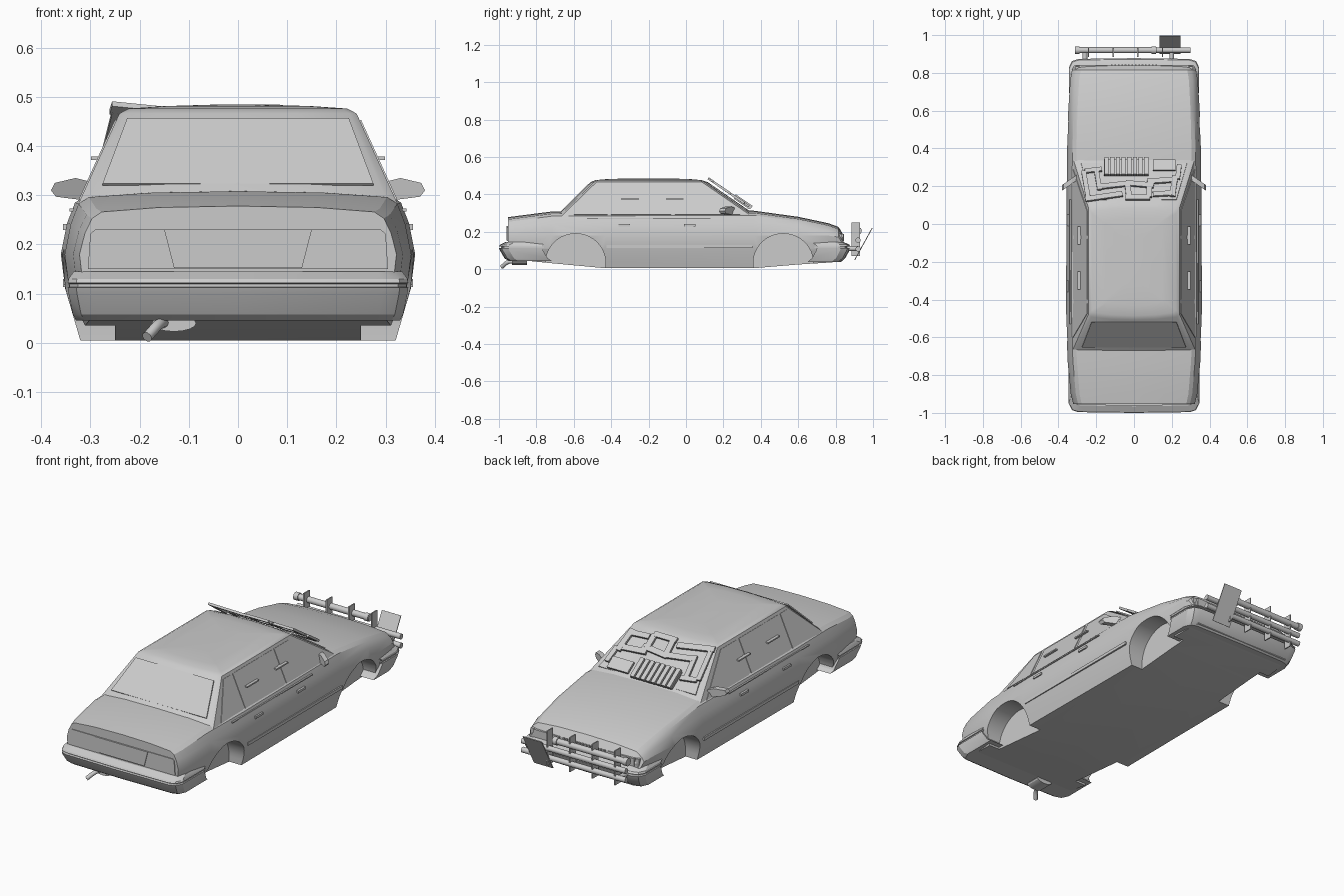
import bpy, bmesh
from math import sin, cos, pi, radians
from mathutils import Vector, Matrix

old = bpy.data.objects.get("Cube")
if old:
    bpy.data.objects.remove(old, do_unlink=True)

grey = bpy.data.materials.new("plain_grey")
grey.use_nodes = True
grey.diffuse_color = (0.6, 0.6, 0.6, 1)
grey.node_tree.nodes["Principled BSDF"].inputs["Base Color"].default_value = (0.6, 0.6, 0.6, 1)


def smooth(ob, angle=25):
    bpy.ops.object.select_all(action='DESELECT')
    ob.select_set(True)
    bpy.context.view_layer.objects.active = ob
    bpy.ops.object.shade_smooth_by_angle(angle=radians(angle))


def finish(name, bm):
    bmesh.ops.recalc_face_normals(bm, faces=bm.faces)
    me = bpy.data.meshes.new(name)
    bm.to_mesh(me)
    bm.free()
    me.materials.append(grey)
    ob = bpy.data.objects.new(name, me)
    bpy.context.collection.objects.link(ob)
    smooth(ob)
    return ob


def loft(name, rings):
    """Skin a list of closed rings and cap both ends."""
    bm = bmesh.new()
    vs = [[bm.verts.new(p) for p in r] for r in rings]
    n = len(vs[0])
    for a, b in zip(vs, vs[1:]):
        for i in range(n):
            j = (i + 1) % n
            bm.faces.new((a[i], a[j], b[j], b[i]))
    bm.faces.new(vs[0])
    bm.faces.new(vs[-1])
    return finish(name, bm)


def prism(name, pts, vec):
    """Extrude a polygon along a vector."""
    vec = Vector(vec)
    return loft(name, [[Vector(p) for p in pts], [Vector(p) + vec for p in pts]])


def plate(name, pts, out, thick=0.006):
    """Thin sheet half sunk into a surface."""
    d = Vector(out).normalized() * thick
    return prism(name, [Vector(p) - d / 2 for p in pts], d)


def box(name, loc, size, rot=None):
    bm = bmesh.new()
    m = Matrix.Translation(loc) @ (rot or Matrix()) @ Matrix.Diagonal((*size, 1))
    bmesh.ops.create_cube(bm, size=1, matrix=m)
    return finish(name, bm)


def tube(name, a, b, r, sides=16):
    a, b = Vector(a), Vector(b)
    bm = bmesh.new()
    m = Matrix.Translation((a + b) / 2) @ (b - a).to_track_quat('Z', 'Y').to_matrix().to_4x4()
    bmesh.ops.create_cone(bm, cap_ends=True, segments=sides, radius1=r, radius2=r,
                          depth=(b - a).length, matrix=m)
    return finish(name, bm)


# Lower body: cross-sections along the length
def section(y, zb, zt, w):
    ze = zt - 0.025
    zw = min(0.18, ze - 0.03)
    half = [(0, zb), (0.89 * w, zb), (0.975 * w, 0.11), (w, zw),
            (0.965 * w, zw + (ze - zw) * 0.6), (0.92 * w, ze), (0.86 * w, ze + 0.013),
            (0.5 * w, zt - 0.003), (0, zt)]
    return [(x, y, z) for x, z in half] + [(-x, y, z) for x, z in half[-2:0:-1]]


stations = [(-0.952, .055, .278, .322), (-0.9, .05, .285, .335), (-0.72, .032, .308, .352),
            (-0.43, .005, .31, .36), (0.36, .005, .313, .355), (0.6, .025, .28, .348),
            (0.76, .035, .246, .338), (0.815, .04, .226, .328), (0.838, .045, .19, .318)]
body = loft("body", [section(*s) for s in stations])

# Wheel wells
for cy in (-0.59, 0.52):
    arch = [(cy + 0.16 * cos(pi * i / 24), 0.035 + 0.155 * sin(pi * i / 24)) for i in range(25)]
    arch += [(cy - 0.16, -0.1), (cy + 0.16, -0.1)]
    for s in (-1, 1):
        cut = prism("wheel_well_cutter", [(s * 0.25, y, z) for y, z in arch], (s * 0.3, 0, 0))
        cut.hide_render = True
        cut.hide_set(True)
        mod = body.modifiers.new("well", 'BOOLEAN')
        mod.operation, mod.solver, mod.object = 'DIFFERENCE', 'EXACT', cut
dg = bpy.context.evaluated_depsgraph_get()
carved = bpy.data.meshes.new_from_object(body.evaluated_get(dg))
body.modifiers.clear()
body.data = carved
for ob in [o for o in bpy.data.objects if o.name.startswith("wheel_well_cutter")]:
    bpy.data.objects.remove(ob, do_unlink=True)
smooth(body)


# Cabin: stacked rings with gently bowed ends
def cabin_ring(z, yr, yf, w):
    front = [(w, yf - .03), (.94 * w, yf - .016), (.5 * w, yf - .004), (0, yf)]
    rear = [(0, yr), (.5 * w, yr + .004), (.94 * w, yr + .016), (w, yr + .03)]
    right = rear[1:] + front[:-1]
    loop = [rear[0]] + right + [front[-1]] + [(-x, y) for x, y in right[::-1]]
    return [(x, y, z) for x, y in loop]


loft("cabin", [cabin_ring(.27, -.71, .40, .33), cabin_ring(.466, -.508, .115, .241),
               cabin_ring(.476, -.485, .085, .222), cabin_ring(.481, -.43, .03, .15),
               cabin_ring(.484, -.35, -.05, .05)])

# Side glass, trim and handles on both sides
windows = {"front_side_window": [(-.06, .29), (.29, .29), (.07, .452), (-.06, .452)],
           "rear_side_window": [(-.40, .29), (-.08, .29), (-.08, .452), (-.40, .452)],
           "quarter_window": [(-.60, .29), (-.42, .29), (-.42, .452), (-.475, .452)]}
for s in (-1, 1):
    for name, pts in windows.items():
        plate(name, [(s * (.33 - (z - .27) * .4545), y, z) for y, z in pts], (s, 0, .4545))
    for y in (-.30, -.06):
        box("window_slot", (s * .288, y, .375), (.022, .095, .007))
    for y in (-.33, .02):
        box("door_handle", (s * .35, y, .235), (.012, .06, .012))
    box("belt_trim", (s * .337, -.2, .27), (.01, .66, .006))
    box("side_moulding", (s * .349, -.035, .122), (.014, .78, .016))
    # Swept door mirror
    outline = [(.27, .30), (.30, .288), (.37, .297), (.38, .31), (.372, .325), (.33, .335), (.29, .325)]
    prism("door_mirror", [(s * x, .24 - (x - .29) * .7, z) for x, z in outline], (0, .03, 0))

# Windscreen and rear window sheets
plate("rear_window", [(-.275, -.652, .322), (.275, -.652, .322), (.225, -.52, .455), (-.225, -.52, .455)],
      (0, -1, 1.03))
plate("windscreen", [(-.28, .32, .318), (.28, .32, .318), (.225, .128, .452), (-.225, .128, .452)],
      (0, .567, .824))

# Tail panel and number recess
plate("tail_panel", [(-.305, -.953, .15), (.305, -.953, .15), (.3, -.953, .222), (.29, -.953, .23),
                     (-.29, -.953, .23), (-.3, -.953, .222)], (0, -1, 0))
plate("tail_centre", [(-.13, -.957, .152), (.13, -.957, .152), (.15, -.957, .23), (-.15, -.957, .23)],
      (0, -1, 0))


# Wrap-around bumpers
def bumper(name, sgn, end, back, w, levels):
    rings = []
    for z, k in levels:
        plan = [(w, back), (w, end - .05), (.95 * w, end - .015), (.85 * w, end - .004), (0, end)]
        loop = plan + [(-x, y) for x, y in plan[-2::-1]]
        rings.append([(x * (1 - k), sgn * (y - k), z) for x, y in loop])
    loft(name, rings)


bumper("rear_bumper", -1, 1.0, .77, .346,
       [(.045, .05), (.058, .03), (.10, .005), (.112, .0), (.114, .012), (.12, .012), (.122, 0),
        (.13, .005), (.145, .035)])
bumper("front_bumper", 1, .878, .70, .345,
       [(.038, .05), (.06, .025), (.1, .004), (.112, 0), (.114, .012), (.12, .012), (.122, 0),
        (.132, .006), (.145, .035)])

# Headlights and grille
for s in (-1, 1):
    box("headlight", (s * .215, .836, .168), (.15, .014, .04))
    box("indicator", (s * .303, .825, .168), (.02, .02, .038))
for i in range(14):
    box("grille_slat", (-.117 + i * .018, .836, .168), (.008, .018, .04))

# Bull bar
tube("top_rail", (-.31, .92, .205), (.12, .92, .205), .016)
for x in (-.30, .105):
    tube("rail_collar", (x - .012, .92, .205), (x + .012, .92, .205), .02)
for z in (.155, .108):
    tube("lower_rail", (-.30, .92, z), (.30, .92, z), .014)
for x in (-.26, .2):
    tube("bar_mount", (x, .83, .11), (x, .92, .11), .013)
for x in (-.24, -.11, .02, .15):
    box("bar_upright", (x, .908, .16), (.006, .046, .18))
prism("number_plate", [(.135, .9, .05), (.245, .9, .05), (.245, .994, .222), (.135, .994, .222)],
      (0, .004, -.002))

# Scrap boards fixed over the windscreen
tilt = Matrix.Rotation(-.60, 4, 'X')


def board(name, x, y, w, h, turn=0, lift=.018, thick=.012):
    loc = Vector((x, y, .477 - (y - .1) * .69)) + Vector((0, .567, .824)) * lift
    box(name, loc, (w, h, thick), tilt @ Matrix.Rotation(radians(turn), 4, 'Z'))


for i in range(8):
    board("corrugated_rib", -.145 + i * .03, .293, .022, .11, 0, .022, .018)
board("corrugated_sheet", -.04, .293, .235, .1, 0, .012)
board("panel", .16, .30, .12, .065)
for x, y, w, h, turn in [(-.255, .20, .025, .17, 8), (-.215, .275, .09, .025, 8), (-.19, .22, .025, .12, 8),
                         (-.16, .135, .2, .03, 10), (-.11, .195, .14, .03, 8), (-.03, .165, .03, .09, 5),
                         (.03, .20, .15, .03, -6), (.02, .13, .13, .028, 0), (.08, .165, .03, .08, 0),
                         (.15, .22, .16, .03, 5), (.21, .19, .03, .13, -6), (.15, .15, .1, .028, 4),
                         (.235, .265, .025, .09, -6)]:
    board("scrap_board", x, y, w, h, turn)

# Exhaust: oval box and bent pipe
oval = [(-.13 + .045 * cos(pi * i / 8), -.93, .04 + .017 * sin(pi * i / 8)) for i in range(16)]
prism("exhaust_box", oval, (0, .08, .0))
curve = bpy.data.curves.new("exhaust_pipe", 'CURVE')
curve.dimensions, curve.bevel_depth, curve.bevel_resolution, curve.use_fill_caps = '3D', .011, 3, True
sp = curve.splines.new('BEZIER')
path = [(-.145, -.9, .04), (-.16, -.95, .038), (-.185, -.985, .012)]
sp.bezier_points.add(len(path) - 1)
for bp, co in zip(sp.bezier_points, path):
    bp.co = co
    bp.handle_left_type = bp.handle_right_type = 'AUTO'
curve.materials.append(grey)
bpy.context.collection.objects.link(bpy.data.objects.new("exhaust_pipe", curve))
